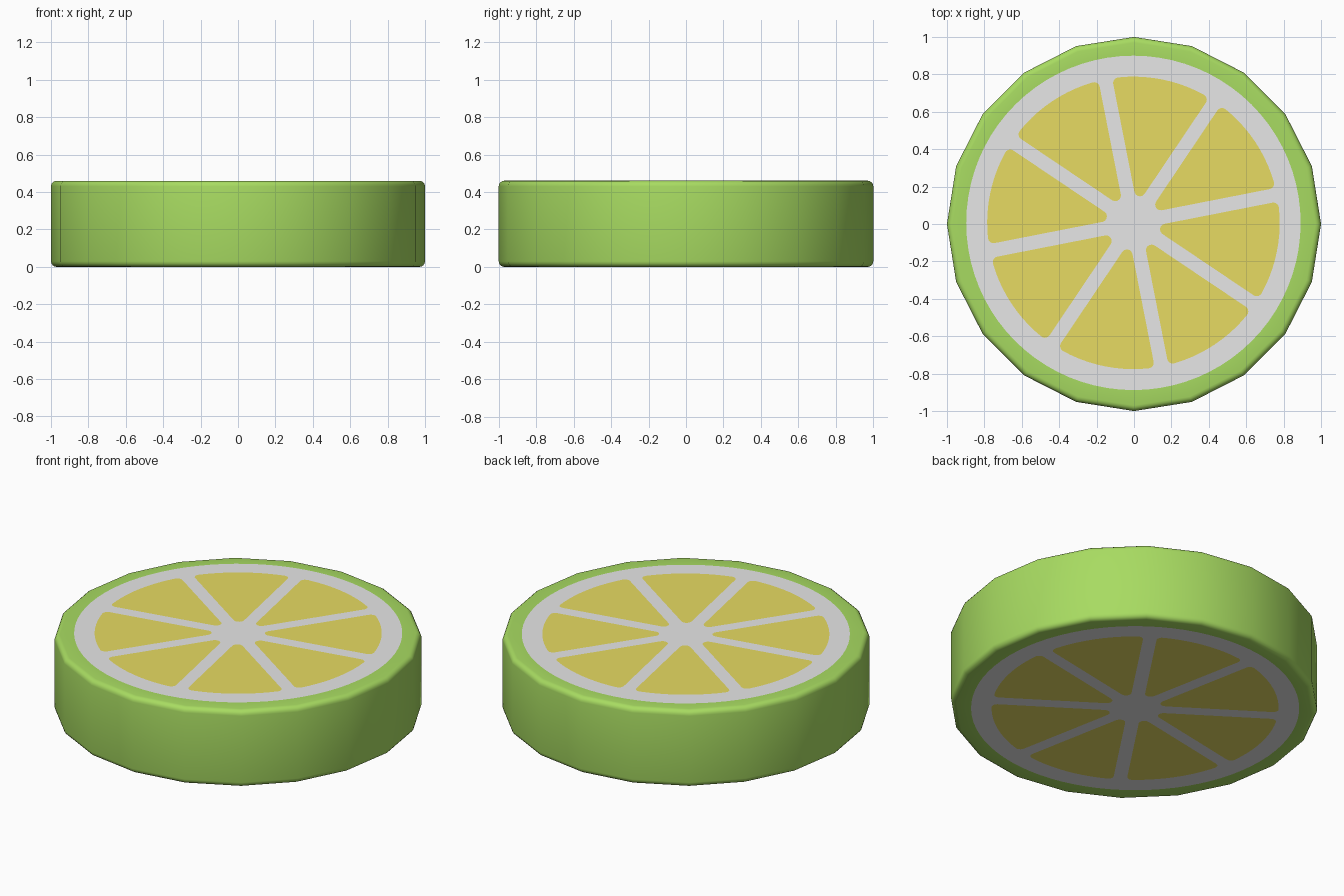
import bpy, bmesh, math

if "Cube" in bpy.data.objects:
    bpy.data.objects.remove(bpy.data.objects["Cube"])

H, SIDES, BEV = 0.46, 20, 0.03           # height, rind sides, edge rounding
CX, CY = -0.003, 0.006                   # centre of the cut pattern
R_PITH, R_PULP = 0.894, 0.782            # pith and pulp radii
HALF, RND, SPOKE = 0.037, 0.03, 11.1     # membrane half width, corner radius, first membrane angle


def material(name, rgb):
    m = bpy.data.materials.new(name)
    m.diffuse_color = (*rgb, 1)
    m.use_nodes = True
    m.node_tree.nodes["Principled BSDF"].inputs["Base Color"].default_value = m.diffuse_color
    return m


mats = [material("green rind", (0.39, 0.71, 0.12)),
        material("white pith", (0.82, 0.82, 0.82)),
        material("yellow pulp", (0.82, 0.73, 0.125))]


def arc(cx, cy, r, a0, a1, n):
    return [(cx + r * math.cos(a0 + (a1 - a0) * i / n),
             cy + r * math.sin(a0 + (a1 - a0) * i / n)) for i in range(n + 1)]


def wedge(angle):
    """Rounded pulp segment whose axis points along angle."""
    half = math.pi / 8
    apex = (HALF + RND) / math.sin(half)
    rc = R_PULP - RND
    # corner centre: on a line parallel to the membrane, at radius rc
    al = half - math.asin((HALF + RND) / rc)
    nrm = half + math.pi / 2
    pts = arc(rc * math.cos(al), -rc * math.sin(al), RND, -nrm, -al, 5)
    pts += arc(0, 0, R_PULP, -al, al, 10)[1:-1]
    pts += arc(rc * math.cos(al), rc * math.sin(al), RND, al, nrm, 5)
    pts += arc(apex, 0, RND, nrm, 2 * math.pi - nrm, 5)
    c, s = math.cos(angle), math.sin(angle)
    return [(CX + x * c - y * s, CY + x * s + y * c) for x, y in pts]


bm = bmesh.new()


def loop(pts, z):
    vs = [bm.verts.new((x, y, z)) for x, y in pts]
    return vs, [bm.edges.new((vs[i - 1], vs[i])) for i in range(len(vs))]


def fill(edges, mat, up):
    res = bmesh.ops.triangle_fill(bm, use_beauty=True, edges=edges, normal=(0, 0, up))
    for f in res["geom"]:
        if isinstance(f, bmesh.types.BMFace):
            f.material_index = mat


# Rind: rounded-edge profile swept around 20 sides
quarter = [math.pi / 2 * i / 4 for i in range(5)]
profile = [(1 - BEV + BEV * math.sin(t), BEV - BEV * math.cos(t)) for t in quarter]
profile += [(r, H - z) for r, z in reversed(profile)]
rings = [loop(arc(0, 0, r, 0, 2 * math.pi, SIDES)[:-1], z) for r, z in profile]
for (a, _), (b, _) in zip(rings, rings[1:]):
    for i in range(SIDES):
        bm.faces.new((a[i - 1], a[i], b[i], b[i - 1]))

# Cut faces: green border, white pith and eight pulp segments, top and bottom
for ring, z, up in ((rings[0], 0, -1), (rings[-1], H, 1)):
    _, pith = loop(arc(CX, CY, R_PITH, 0, 2 * math.pi, 80)[:-1], z)
    fill(ring[1] + pith, 0, up)
    holes = []
    for k in range(8):
        vs, es = loop(wedge(math.radians(SPOKE + 22.5 + 45 * k)), z)
        holes += es
        bm.faces.new(vs).material_index = 2
    fill(pith + holes, 1, up)

bmesh.ops.recalc_face_normals(bm, faces=bm.faces[:])
me = bpy.data.meshes.new("citrus_slice")
bm.to_mesh(me)
bm.free()
for m in mats:
    me.materials.append(m)
ob = bpy.data.objects.new("citrus_slice", me)
bpy.context.collection.objects.link(ob)
bpy.context.view_layer.objects.active = ob
ob.select_set(True)
bpy.ops.object.shade_smooth_by_angle(angle=math.radians(35))
